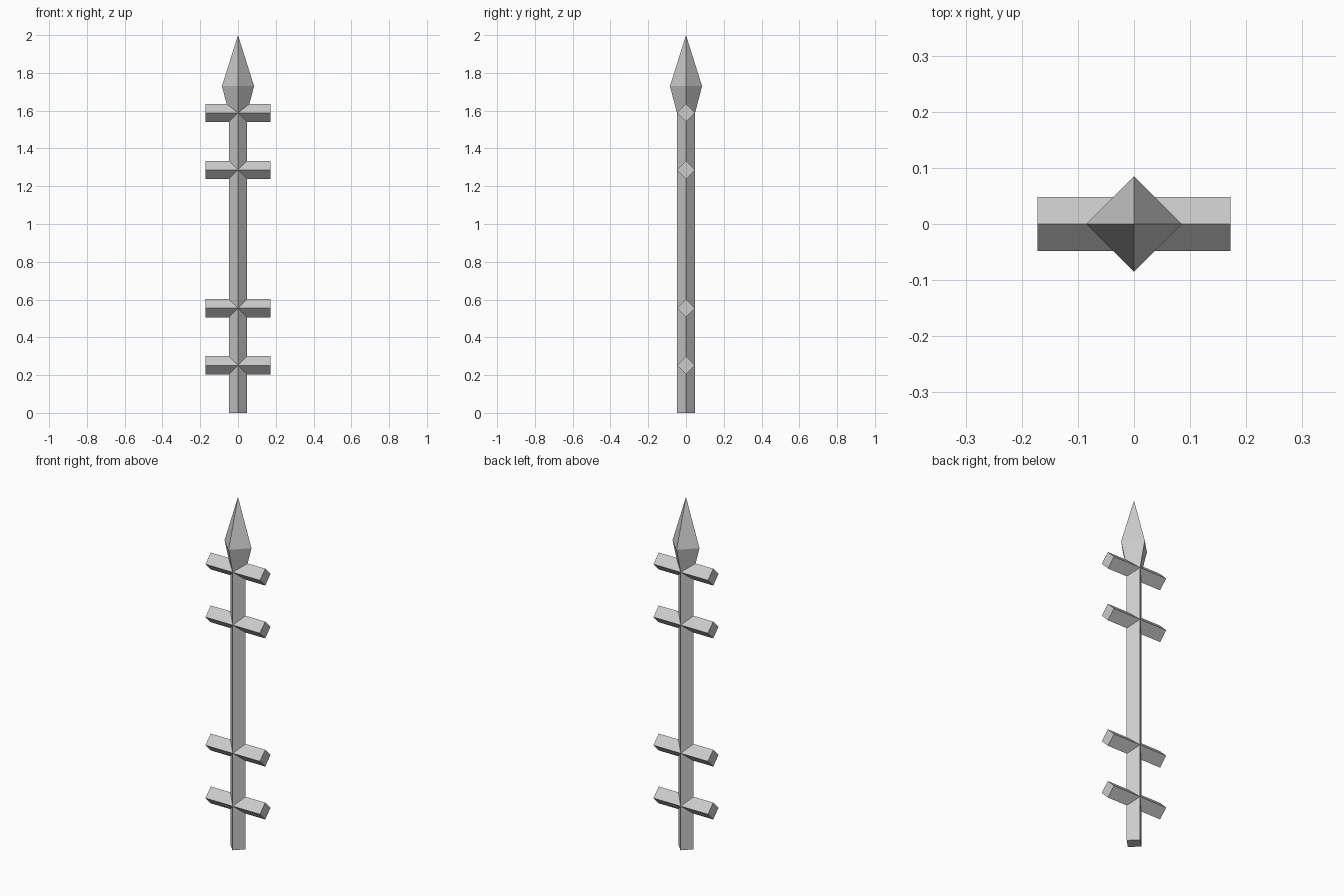
import bpy
from math import pi

cube = bpy.data.objects.get("Cube")
if cube:
    bpy.data.objects.remove(cube, do_unlink=True)

GREY = (0.6, 0.6, 0.6, 1.0)
grey = bpy.data.materials.new("iron_grey")
grey.use_nodes = True
grey.diffuse_color = GREY
bsdf = next(n for n in grey.node_tree.nodes if n.type == "BSDF_PRINCIPLED")
bsdf.inputs["Base Color"].default_value = GREY

RADIUS = 0.048      # corner radius of the square bar stock
SHAFT_TOP = 1.588
HEAD_WIDE = 1.73


def square_bar(name, length, location, r_start=RADIUS, r_end=RADIUS,
               rotation=(0, 0, 0), cap="NGON"):
    """Four-sided bar or spike, standing on a corner."""
    bpy.ops.mesh.primitive_cone_add(vertices=4, radius1=r_start, radius2=r_end,
                                    depth=length, location=location,
                                    rotation=rotation, end_fill_type=cap)
    obj = bpy.context.object
    obj.name = name
    obj.data.materials.append(grey)
    return obj


# Upright shaft
square_bar("shaft", SHAFT_TOP, (0, 0, SHAFT_TOP / 2))

# Horizontal crossbars, in two pairs
for i, z in enumerate((0.252, 0.554, 1.286, SHAFT_TOP)):
    square_bar(f"crossbar_{i + 1}", 0.344, (0, 0, z), rotation=(0, pi / 2, 0))

# Spear head: flared neck and pointed tip
square_bar("spear_neck", HEAD_WIDE - SHAFT_TOP, (0, 0, (HEAD_WIDE + SHAFT_TOP) / 2),
           r_end=0.085, cap="NOTHING")
square_bar("spear_tip", 2 - HEAD_WIDE, (0, 0, (2 + HEAD_WIDE) / 2),
           r_start=0.085, r_end=0, cap="NOTHING")
